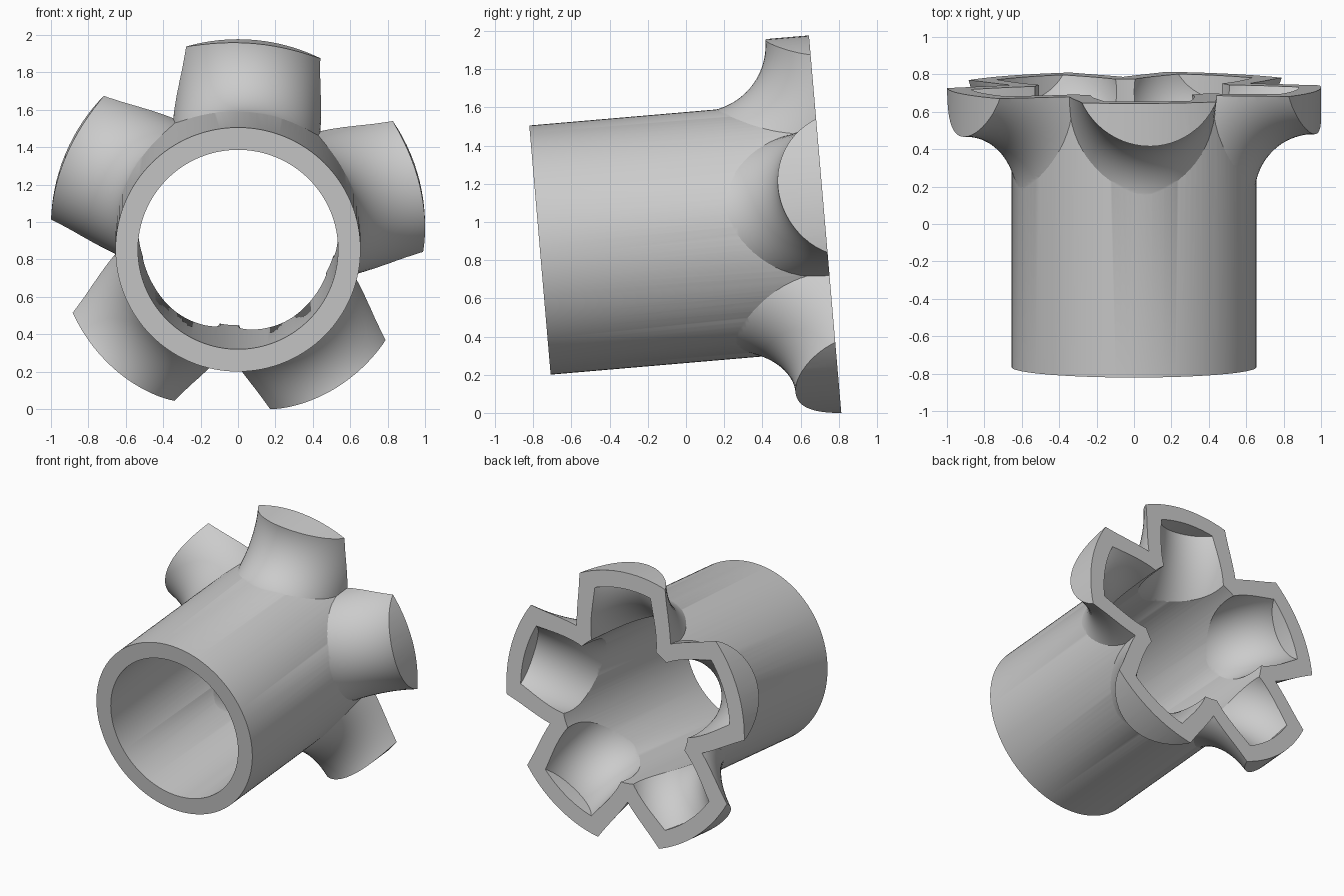
import bpy
import bmesh
import math
from mathutils import Matrix

cube = bpy.data.objects.get("Cube")
if cube:
    bpy.data.objects.remove(cube, do_unlink=True)

LENGTH = 1.5          # tube length along its axis
WALL = 0.12
TUBE_R = 0.655
PIPE_R = 0.395        # radius of each branch pipe
BEND_R = 0.745        # centreline radius of each branch bend
BEND_Z = 0.92         # where the bends leave the tube
RIM_R = 1.0           # branches end on this radius
TILT = math.radians(4.9)
BRANCHES = 5
FIRST_ANGLE = math.radians(13)


def make_object(name, bm):
    bmesh.ops.recalc_face_normals(bm, faces=bm.faces[:])
    if bm.calc_volume(signed=True) < 0:
        bmesh.ops.reverse_faces(bm, faces=bm.faces[:])
    mesh = bpy.data.meshes.new(name)
    bm.to_mesh(mesh)
    bm.free()
    obj = bpy.data.objects.new(name, mesh)
    bpy.context.scene.collection.objects.link(obj)
    return obj


def cylinder(name, radius, z0, z1):
    bm = bmesh.new()
    bmesh.ops.create_cone(bm, cap_ends=True, segments=128, radius1=radius,
                          radius2=radius, depth=z1 - z0,
                          matrix=Matrix.Translation((0, 0, (z0 + z1) / 2)))
    return make_object(name, bm)


def elbow(name, radius, angle):
    """Round pipe that bends from the tube axis out to a radial direction."""
    bm = bmesh.new()
    centre = Matrix.Translation((RIM_R, 0, BEND_Z))
    start = centre @ Matrix.Rotation(math.radians(-4), 4, 'Y')
    bmesh.ops.create_circle(bm, segments=64, radius=radius,
                            matrix=start @ Matrix.Translation((-BEND_R, 0, 0)))
    bmesh.ops.spin(bm, geom=bm.verts[:] + bm.edges[:], cent=centre.translation,
                   axis=(0, 1, 0), angle=math.radians(104), steps=40)
    bmesh.ops.holes_fill(bm, edges=bm.edges[:], sides=0)
    bmesh.ops.rotate(bm, verts=bm.verts[:], cent=(0, 0, 0),
                     matrix=Matrix.Rotation(angle, 3, 'Z'))
    return make_object(name, bm)


def volume(mesh):
    bm = bmesh.new()
    bm.from_mesh(mesh)
    result = bm.calc_volume(signed=True)
    bm.free()
    return result


def combine(target, tool, operation):
    """Boolean that falls back to a second solver if the volume is impossible."""
    a, b = volume(target.data), volume(tool.data)
    low, high = {'UNION': (max(a, b), a + b),
                 'INTERSECT': (0, min(a, b)),
                 'DIFFERENCE': (a - b, a)}[operation]
    mod = target.modifiers.new("combine", 'BOOLEAN')
    mod.operation = operation
    mod.object = tool
    for solver in ('MANIFOLD', 'EXACT'):
        mod.solver = solver
        graph = bpy.context.evaluated_depsgraph_get()
        mesh = bpy.data.meshes.new_from_object(target.evaluated_get(graph))
        if low < volume(mesh) < high:
            break
    target.modifiers.clear()
    target.data = mesh
    bpy.data.objects.remove(tool, do_unlink=True)


def branched(name, tube_r, pipe_r, z0, z1):
    obj = cylinder(name, tube_r, z0, z1)
    for i in range(BRANCHES):
        angle = -(FIRST_ANGLE + i * math.tau / BRANCHES)
        combine(obj, elbow("branch", pipe_r, angle), 'UNION')
    return obj


# Outer skin: tube with five bent branches, trimmed by rim radius and back plane
body = branched("branched_tube", TUBE_R, PIPE_R, 0, LENGTH + 0.1)
combine(body, cylinder("trim", RIM_R, -0.1, LENGTH), 'INTERSECT')

# Hollow inside, with the same layout one wall thickness smaller
cavity = branched("cavity", TUBE_R - WALL, PIPE_R - WALL, -0.1, LENGTH + 0.15)
combine(cavity, cylinder("cavity_trim", RIM_R - WALL, -0.2, LENGTH + 0.2), 'INTERSECT')
combine(body, cavity, 'DIFFERENCE')

# Lay the tube down, tilted slightly upward toward the back
body.data.transform(Matrix.Translation((0, -0.765, 0.853))
                    @ Matrix.Rotation(TILT - math.pi / 2, 4, 'X'))

# Plain grey
grey = bpy.data.materials.new("plain_grey")
grey.use_nodes = True
colour = (0.6, 0.6, 0.6, 1)
grey.diffuse_color = colour
grey.node_tree.nodes["Principled BSDF"].inputs["Base Color"].default_value = colour
body.data.materials.clear()
body.data.materials.append(grey)

bpy.ops.object.select_all(action='DESELECT')
body.select_set(True)
bpy.context.view_layer.objects.active = body
bpy.ops.object.shade_smooth_by_angle(angle=math.radians(20))
